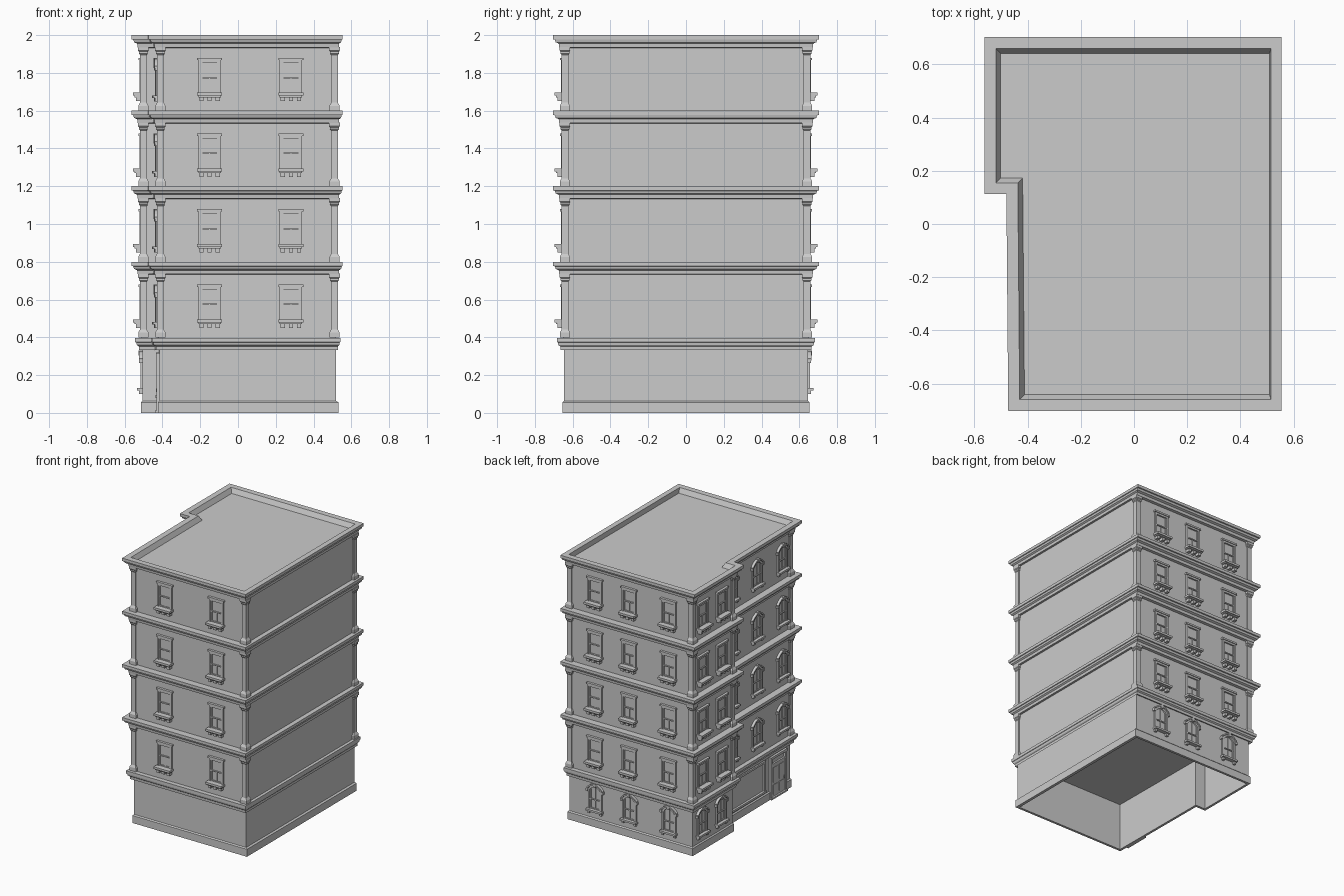
import bpy, bmesh
from math import pi
from mathutils import Vector

cube = bpy.data.objects.get("Cube")
if cube:
    bpy.data.objects.remove(cube)

stone = bpy.data.materials.new("grey_stone")
stone.use_nodes = True
GREY = (0.6, 0.6, 0.6, 1)
stone.diffuse_color = GREY
stone.node_tree.nodes["Principled BSDF"].inputs["Base Color"].default_value = GREY

RIGHT, LEFT, DEPTH, NOTCH = 0.52, -0.51, 0.65, 0.165
SIDE_BACK, SIDE_FRONT = -0.427, -0.42   # slightly slanted side wall
STOREY = 0.4


def finish(bm, name):
    bmesh.ops.recalc_face_normals(bm, faces=bm.faces[:])
    mesh = bpy.data.meshes.new(name)
    bm.to_mesh(mesh)
    bm.free()
    mesh.materials.append(stone)
    return mesh


def place(name, mesh, loc=(0, 0, 0), turn=0):
    ob = bpy.data.objects.new(name, mesh)
    ob.location = loc
    ob.rotation_euler.z = turn
    bpy.context.scene.collection.objects.link(ob)
    return ob


def loft(name, rings):
    """Join a stack of rings with side faces and close both ends."""
    bm = bmesh.new()
    loops = [[bm.verts.new(p) for p in ring] for ring in rings]
    n = len(loops[0])
    for a, b in zip(loops, loops[1:]):
        for i in range(n):
            j = (i + 1) % n
            bm.faces.new((a[i], a[j], b[j], b[i]))
    bm.faces.new(loops[0])
    bm.faces.new(loops[-1])
    return finish(bm, name)


def plan(z, o, r=None):
    """Notched floor plan at height z, grown by o (by r on the blank side)."""
    r = o * 0.65 if r is None else r
    return [(RIGHT + r, -DEPTH - o, z), (RIGHT + r, DEPTH + o, z),
            (LEFT - o, DEPTH + o, z), (LEFT - o, NOTCH - o, z),
            (SIDE_BACK - o, NOTCH - o, z), (SIDE_FRONT - o, -DEPTH - o, z)]


def cornice(top, reach):
    steps = [(-0.067, 0.0), (-0.065, 0.4), (-0.045, 0.45),
             (-0.038, 0.75), (-0.024, 0.85), (-0.022, 1), (0, 1)]
    return [plan(top + dz, reach * k) for dz, k in steps]


def box(bm, u, half, z0, z1, d):
    """Block on the local wall plane, reaching d outwards (-y)."""
    res = bmesh.ops.create_cube(bm, size=1)
    for v in res["verts"]:
        v.co = Vector((u + v.co.x * 2 * half,
                       (0.005 - d) / 2 + v.co.y * (d + 0.005),
                       (z0 + z1) / 2 + v.co.z * (z1 - z0)))


def band(bm, inner, outer, d):
    """Raised strip between two outlines on the wall plane."""
    rows = [[bm.verts.new((u, y, z)) for u, z in pts]
            for pts, y in ((inner, 0.005), (inner, -d), (outer, -d), (outer, 0.005))]
    for k in range(4):
        a, b = rows[k], rows[(k + 1) % 4]
        for i in range(len(a) - 1):
            bm.faces.new((a[i], a[i + 1], b[i + 1], b[i]))
    for end in (0, -1):
        bm.faces.new([row[end] for row in rows])


def arc(w, spring, rise, steps=8):
    return [(w * t, spring + rise * (1 - t * t))
            for t in (2 * i / steps - 1 for i in range(steps + 1))]


def sash(bm, w, z0, z1):
    mid = (z0 + z1) / 2
    for s in (-1, 1):
        box(bm, s * (w - 0.004), 0.004, z0, z1, 0.006)
    box(bm, 0, w, z0, z0 + 0.008, 0.006)
    box(bm, 0, w, mid - 0.004, mid + 0.004, 0.008)
    box(bm, 0, 0.003, z0, mid, 0.005)


def square_window():
    bm = bmesh.new()
    for s in (-1, 1):
        box(bm, s * 0.053, 0.006, 0.02, 0.19, 0.012)
    box(bm, 0, 0.059, 0.178, 0.192, 0.012)
    box(bm, 0, 0.066, 0.192, 0.205, 0.018)
    box(bm, 0, 0.066, 0.004, 0.02, 0.046)
    box(bm, 0, 0.060, -0.004, 0.004, 0.038)
    for u in (-0.043, 0, 0.043):
        box(bm, u, 0.011, -0.025, -0.004, 0.030)
    sash(bm, 0.047, 0.02, 0.178)
    return finish(bm, "square_window")


def arched_window():
    bm = bmesh.new()
    inner = [(-0.045, 0.012)] + arc(0.045, 0.155, 0.03) + [(0.045, 0.012)]
    outer = [(-0.058, 0.012)] + arc(0.058, 0.163, 0.035) + [(0.058, 0.012)]
    band(bm, inner, outer, 0.012)
    band(bm, arc(0.066, 0.160, 0.037), arc(0.068, 0.170, 0.039), 0.020)
    for s in (-1, 1):
        box(bm, s * 0.063, 0.008, 0.145, 0.163, 0.018)
    box(bm, 0, 0.009, 0.185, 0.213, 0.022)
    box(bm, 0, 0.066, 0, 0.014, 0.030)
    for s in (-1, 1):
        box(bm, s * 0.05, 0.009, -0.018, 0, 0.018)
    sash(bm, 0.045, 0.014, 0.16)
    box(bm, 0, 0.003, 0.09, 0.183, 0.005)
    return finish(bm, "arched_window")


# Ground storey: hollow and open below, with plinth and a shallow cornice
ground = [plan(0.36, -0.015, -0.01), plan(0, -0.015, -0.01), plan(0, 0.003, 0.012),
          plan(0.056, 0.003, 0.012), plan(0.064, -0.005, 0), plan(0.34, -0.005, 0)]
place("ground_storey", loft("ground_storey", ground + cornice(STOREY - 0.003, 0.034)[1:]))

# Upper storeys, each with its cornice; the last carries the sunken roof
for i in range(1, 5):
    base, top = i * STOREY - 0.004, (i + 1) * STOREY
    rings = [plan(base, 0)] + cornice(top, 0.053)
    if i == 4:
        rings += [plan(top, 0.01, -0.005), plan(top - 0.035, -0.008, -0.01)]
    place(f"upper_storey_{i}", loft(f"upper_storey_{i}", rings))

# Corner pillars
profile = [(0, 0.027), (0.026, 0.027), (0.042, 0.018), (0.296, 0.018),
           (0.302, 0.023), (0.312, 0.023), (0.318, 0.028), (0.338, 0.028)]
pillar = loft("corner_pillar", [[(sx * h, sy * h, z) for sx, sy in
              ((-1, -1), (1, -1), (1, 1), (-1, 1))] for z, h in profile])
corners = [(RIGHT, -DEPTH, 1, -1), (RIGHT, DEPTH, 1, 1), (LEFT, DEPTH, -1, 1),
           (LEFT, NOTCH, -1, -1), (SIDE_FRONT, -DEPTH, -1, -1)]
for i in range(1, 5):
    for x, y, sx, sy in corners:
        place("corner_pillar", pillar, (x - sx * 0.009, y - sy * 0.009, i * STOREY))

# Windows
square, arched = square_window(), arched_window()
BACK_X = (0.30, 0.015, -0.315)
WING_Y = (0.535, 0.31)
for i in range(5):
    z = i * STOREY + 0.075
    kind, label = (square, "square_window") if i else (arched, "arched_window")
    sill = z if i else 0.118
    inset = 0 if i else 0.005
    for x in BACK_X:
        place("back_" + label, kind, (x, DEPTH - inset, sill), pi)
    for y in WING_Y:
        place("wing_" + label, kind, (LEFT + inset, y, sill), -pi / 2)
    if i:
        for x in (-0.15, 0.28):
            place("front_square_window", square, (x, -DEPTH, z))
        for y in (0.065, -0.235, -0.54):
            t = (NOTCH - y) / (NOTCH + DEPTH)
            x = SIDE_BACK + t * (SIDE_FRONT - SIDE_BACK)
            place("side_arched_window", arched, (x, y, z - 0.008), -pi / 2)

# Shop window: local u runs along the side wall
shop = bmesh.new()
for s in (-1, 1):
    box(shop, s * 0.226, 0.008, 0.09, 0.32, 0.012)
box(shop, 0, 0.234, 0.305, 0.32, 0.014)
box(shop, 0, 0.234, 0.08, 0.095, 0.016)
for u in (-0.12, 0.12):
    for k in range(-2, 3):
        box(shop, u + k * 0.014, 0.004, 0.068, 0.073, 0.004)
place("shop_window", finish(shop, "shop_window"), (-0.42, -0.1, 0), -pi / 2)

# Street door with panels, transom and step
door = bmesh.new()
for s in (-1, 1):
    box(door, s * 0.088, 0.009, 0, 0.31, 0.014)
    box(door, s * 0.036, 0.026, 0.03, 0.10, 0.012)
    box(door, s * 0.036, 0.026, 0.12, 0.23, 0.012)
box(door, 0, 0.079, 0, 0.25, 0.009)
box(door, 0, 0.097, 0.30, 0.318, 0.018)
box(door, 0, 0.079, 0.25, 0.26, 0.012)
box(door, 0, 0.097, 0, 0.012, 0.022)
box(door, 0.066, 0.003, 0.11, 0.13, 0.018)
place("street_door", finish(door, "street_door"), (-0.417, -0.49, 0), -pi / 2)
